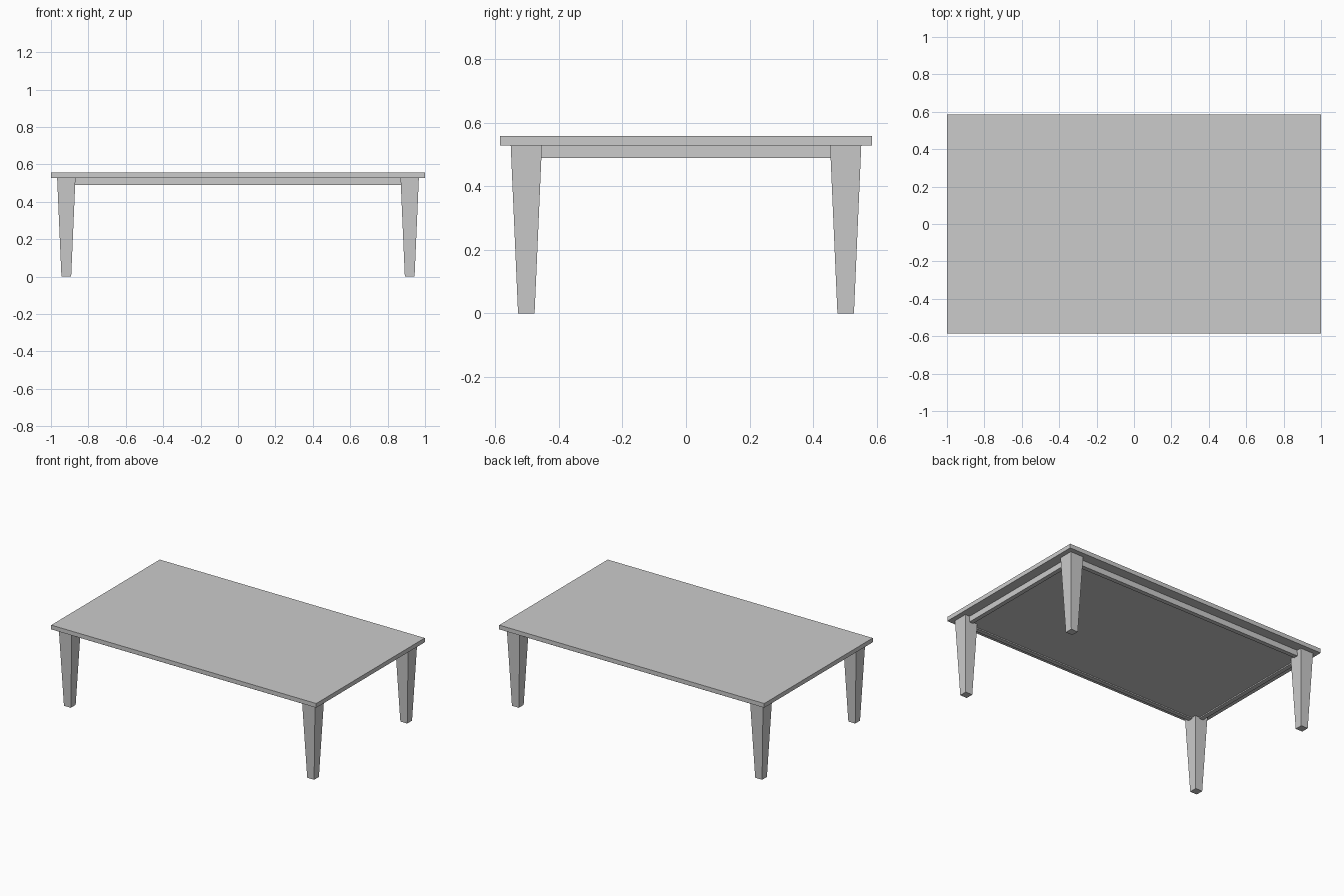
import bpy, bmesh

if "Cube" in bpy.data.objects:
    bpy.data.objects.remove(bpy.data.objects["Cube"])


def add_box(name, lo, hi):
    """Axis-aligned box between two corners."""
    bm = bmesh.new()
    bmesh.ops.create_cube(bm, size=1)
    for v in bm.verts:
        v.co = [l + (h - l) * (c + 0.5) for l, h, c in zip(lo, hi, v.co)]
    return finish(name, bm)


def finish(name, bm):
    mesh = bpy.data.meshes.new(name)
    bm.to_mesh(mesh)
    bm.free()
    obj = bpy.data.objects.new(name, mesh)
    bpy.context.collection.objects.link(obj)
    return obj


def add_leg(name, x, y):
    """Square leg, narrowing evenly towards the floor."""
    bm = bmesh.new()
    bmesh.ops.create_cube(bm, size=1)
    for v in bm.verts:
        width = LEG_TOP if v.co.z > 0 else LEG_FOOT
        v.co = (x + v.co.x * width, y + v.co.y * width, (v.co.z + 0.5) * TOP_Z)
    return finish(name, bm)


TOP_Z = 0.528
RAIL_Z = 0.489
LEG_TOP, LEG_FOOT = 0.098, 0.052
LEG_X, LEG_Y = 0.918, 0.502
RAIL = 0.015  # half thickness

# Table top
add_box("table_top", (-1, -0.585, TOP_Z), (1, 0.585, 0.557))

# Panel under the top, within the rails
add_box("under_panel", (-LEG_X + RAIL, -LEG_Y + RAIL, RAIL_Z + 0.008),
        (LEG_X - RAIL, LEG_Y - RAIL, TOP_Z))

# Legs and the rails joining them
for sx, xname in ((-1, "left"), (1, "right")):
    for sy, yname in ((-1, "front"), (1, "back")):
        add_leg(f"{yname}_{xname}_leg", sx * LEG_X, sy * LEG_Y)
    x = sx * LEG_X
    add_box(f"{xname}_rail", (x - RAIL, -0.455, RAIL_Z), (x + RAIL, 0.455, TOP_Z))

for sy, yname in ((-1, "front"), (1, "back")):
    y = sy * LEG_Y
    add_box(f"{yname}_rail", (-0.871, y - RAIL, RAIL_Z), (0.871, y + RAIL, TOP_Z))
